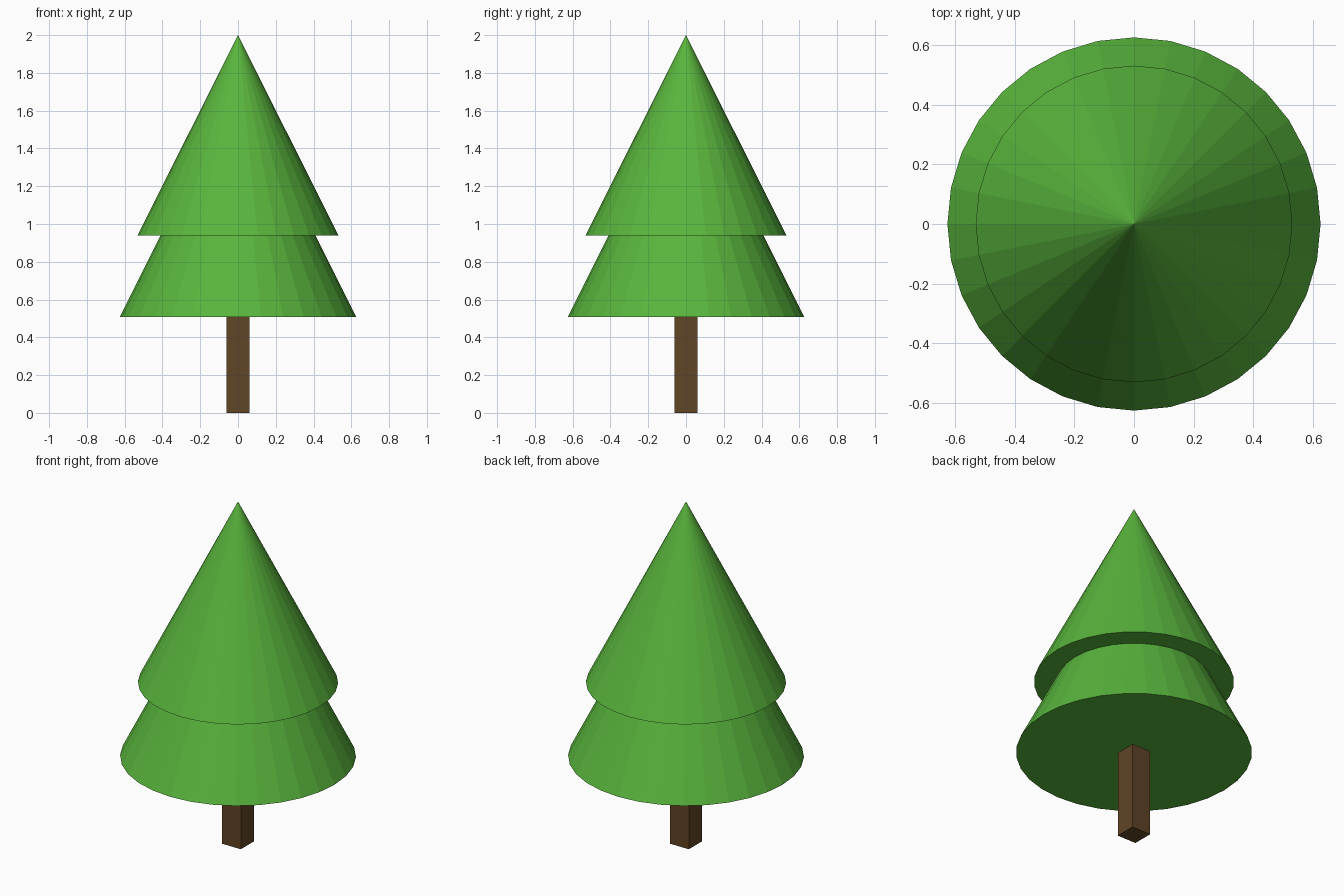
import bpy

if "Cube" in bpy.data.objects:
    bpy.data.objects.remove(bpy.data.objects["Cube"])


def material(name, color):
    m = bpy.data.materials.new(name)
    m.diffuse_color = (*color, 1.0)
    m.use_nodes = True
    m.node_tree.nodes["Principled BSDF"].inputs["Base Color"].default_value = m.diffuse_color
    return m


leaf_green = material("leaf green", (0.100, 0.462, 0.046))
bark_brown = material("bark brown", (0.117, 0.058, 0.019))


def foliage_cone(name, radius, bottom, top):
    """Flat-shaded 32-sided cone standing between two heights."""
    bpy.ops.mesh.primitive_cone_add(
        vertices=32, radius1=radius, radius2=0, depth=top - bottom,
        location=(0, 0, (bottom + top) / 2))
    obj = bpy.context.object
    obj.name = name
    obj.data.materials.append(leaf_green)


# Two foliage tiers of the same slope; the lower tip hides in the upper tier
foliage_cone("lower_foliage", 0.627, 0.507, 1.757)
foliage_cone("upper_foliage", 0.532, 0.94, 2.0)

# Square trunk, reaching just into the lower tier
trunk_width, trunk_height = 0.122, 0.52
bpy.ops.mesh.primitive_cube_add(size=1, location=(0, 0, trunk_height / 2))
trunk = bpy.context.object
trunk.name = "trunk"
trunk.scale = (trunk_width, trunk_width, trunk_height)
bpy.ops.object.transform_apply(location=False, rotation=False, scale=True)
trunk.data.materials.append(bark_brown)
